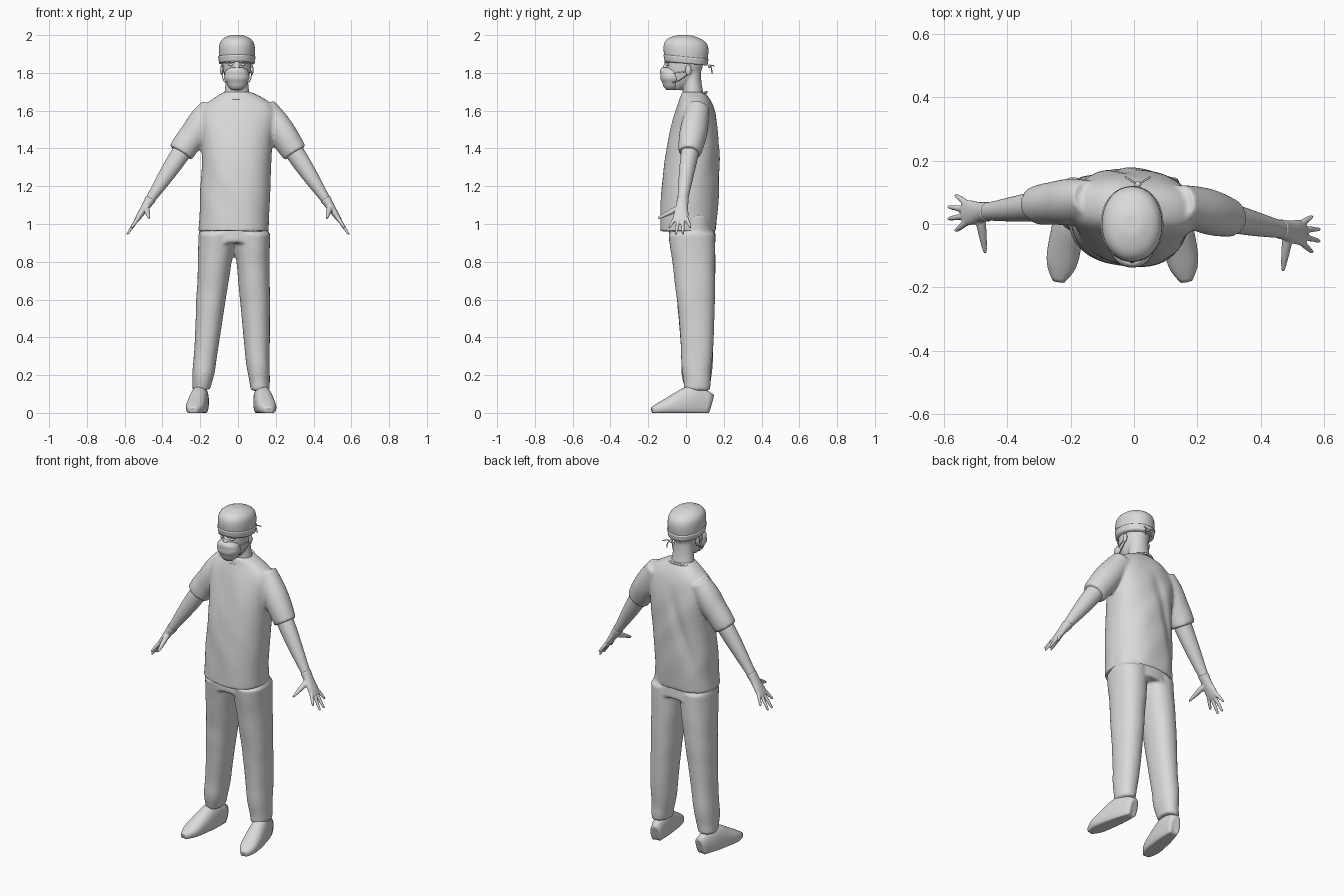
import bpy, bmesh
from math import sin, cos, pi, exp, copysign
from mathutils import Vector, noise

default = bpy.data.objects.get("Cube")
if default:
    bpy.data.objects.remove(default, do_unlink=True)

grey = bpy.data.materials.new("light_grey")
grey.use_nodes = True
grey.diffuse_color = (0.7, 0.7, 0.7, 1)
grey.node_tree.nodes["Principled BSDF"].inputs["Base Color"].default_value = grey.diffuse_color

SIDES = 24
TWIST = 0.06  # the upper body is turned slightly
MIDDLE = -0.006  # sideways position of the head
X, Y, Z = Vector((1, 0, 0)), Vector((0, 1, 0)), Vector((0, 0, 1))
BOTH = (("right", -1), ("left", 1))


def ring(bm, centre, u, v, power, twist):
    verts = []
    for i in range(SIDES):
        angle = 2 * pi * i / SIDES
        c, s = (copysign(abs(k) ** (2 / power), k) for k in (cos(angle), sin(angle)))
        point = centre + u * c + v * s
        point.y -= twist * point.x
        verts.append(bm.verts.new(point))
    return verts


def skin(bm, rings):
    for a, b in zip(rings, rings[1:]):
        for i in range(SIDES):
            j = (i + 1) % SIDES
            bm.faces.new((a[i], a[j], b[j], b[i]))
    crease = bm.edges.layers.float.get("crease_edge") or bm.edges.layers.float.new("crease_edge")
    for end in (rings[0], rings[-1]):
        for edge in bm.faces.new(end).edges:
            edge[crease] = 1


def stack(bm, rows, middle, power=2, tilt=0, twist=0):
    """Rings up the body, each given as height, half width, y centre and half depth."""
    rings = []
    for z, width, y, depth in rows:
        centre = Vector((middle(z), y, z))
        back = (Y - Z * tilt) * depth
        rings.append(ring(bm, centre, X * width, back, power, twist))
    skin(bm, rings)


def tube(bm, points, sizes, axis, power=2, twist=0):
    """Rings square to a path, each sized across the path and along the axis."""
    rings = []
    last = len(points) - 1
    for i, (point, (across, along)) in enumerate(zip(points, sizes)):
        heading = (points[min(i + 1, last)] - points[max(i - 1, 0)]).normalized()
        u = axis.cross(heading).normalized()
        rings.append(ring(bm, point, u * across, heading.cross(u) * along, power, twist))
    skin(bm, rings)


def taper(bm, start, end, thick, thin, axis):
    """A finger that narrows evenly from start to end."""
    steps = [i / 4 for i in range(5)]
    radii = [thick + (thin - thick) * s * s for s in steps]
    tube(bm, [start.lerp(end, s) for s in steps], [(r, r) for r in radii], axis, twist=TWIST)


def finish(name, bm, voxel=None, folds=None):
    bmesh.ops.recalc_face_normals(bm, faces=bm.faces)
    mesh = bpy.data.meshes.new(name)
    bm.to_mesh(mesh)
    bm.free()
    obj = bpy.data.objects.new(name, mesh)
    bpy.context.collection.objects.link(obj)
    obj.modifiers.new("round", "SUBSURF").levels = 2
    if voxel:
        blend = obj.modifiers.new("blend", "REMESH")
        blend.mode, blend.voxel_size = "VOXEL", voxel
        soften = obj.modifiers.new("soften", "SMOOTH")
        soften.iterations = 4
    # Bake the modifiers so that cloth folds can be pressed into the surface
    depsgraph = bpy.context.evaluated_depsgraph_get()
    baked = bpy.data.meshes.new_from_object(obj.evaluated_get(depsgraph))
    obj.modifiers.clear()
    obj.data = baked
    if folds:
        shifts = [folds(v.co, v.normal) for v in baked.vertices]
        for vert, shift in zip(baked.vertices, shifts):
            vert.co += shift
    baked.materials.clear()
    baked.materials.append(grey)
    baked.shade_smooth()


def ball(name, centre, size):
    bm = bmesh.new()
    bmesh.ops.create_uvsphere(bm, u_segments=12, v_segments=8, radius=1)
    bmesh.ops.scale(bm, vec=size, verts=bm.verts)
    bmesh.ops.translate(bm, vec=centre, verts=bm.verts)
    finish(name, bm)


def cord(name, points, radius, closed=False):
    curve = bpy.data.curves.new(name, "CURVE")
    curve.dimensions = "3D"
    curve.bevel_depth, curve.bevel_resolution = radius, 2
    curve.use_fill_caps = True
    spline = curve.splines.new("NURBS")
    spline.points.add(len(points) - 1)
    for point, place in zip(spline.points, points):
        point.co = (*place, 1)
    spline.use_cyclic_u, spline.use_endpoint_u, spline.order_u = closed, not closed, 3
    curve.materials.append(grey)
    bpy.context.collection.objects.link(bpy.data.objects.new(name, curve))


def arm_point(side, t):
    """A point on the straight arm, from the shoulder at 0 to the fingertips at 1."""
    return Vector((side * (0.2 + 0.39 * t), 0.06 * (1 - t) ** 1.5, 1.53 - 0.59 * t))


def arm_tube(bm, side, rows):
    points = [arm_point(side, t) for t, across, along in rows]
    tube(bm, points, [row[1:] for row in rows], Y, twist=TWIST)


def shirt_folds(co, normal):
    shift = normal * 0.006 * noise.noise(Vector((co.x * 9 + co.z * 4, co.y * 5, co.z * 4)))
    if co.y > 0.05 and 1 < co.z < 1.6:  # diagonal crease down the back
        off = (co.x + (1.6 - co.z) * 0.3) / 0.035
        shift -= Y * 0.012 * exp(-off * off) * sin(pi * (co.z - 1) / 0.6)
    return shift


def trouser_folds(co, normal):
    low = max(0, 1 - 2 * co.z)
    wave = noise.noise(Vector((co.x * 8, co.y * 8, co.z * (7 + 8 * low))))
    return normal * (0.004 + 0.006 * low) * wave


def mask_pleats(co, normal):
    return normal * 0.002 * sin(co.z * 150)


def torso_middle(z):
    return (z - 1.6) / 30


def head_middle(z):
    return MIDDLE


# Shirt with both sleeves
bm = bmesh.new()
stack(bm, [(0.96, 0.19, 0.01, 0.15), (1.25, 0.183, 0.023, 0.155), (1.45, 0.185, 0.04, 0.142),
           (1.6, 0.22, 0.05, 0.105), (1.66, 0.15, 0.05, 0.08), (1.7, 0.07, 0.04, 0.06)],
      torso_middle, power=2.3, twist=TWIST)
for name, side in BOTH:
    arm_tube(bm, side, [(-0.15, 0.06, 0.06), (0.05, 0.08, 0.08), (0.26, 0.068, 0.06)])
finish("shirt", bm, 0.009, shirt_folds)

# Trousers: hips, then two legs that drift outward towards the floor
bm = bmesh.new()
stack(bm, [(1.05, 0.18, 0.03, 0.12), (0.9, 0.187, 0.035, 0.125)], torso_middle, power=2.3)
LEG = [(0.95, 0.1, 0.03, 0.125), (0.7, 0.083, 0.05, 0.107), (0.4, 0.07, 0.058, 0.088),
       (0.2, 0.058, 0.058, 0.08), (0.12, 0.048, 0.06, 0.066)]
stack(bm, LEG, lambda z: 0.1 * z - 0.203, power=2.2)
stack(bm, LEG, lambda z: 0.12 - 0.05 * z, power=2.2)
finish("trousers", bm, 0.009, trouser_folds)

# Shoes, toes turned out, with the soles pressed flat
SHOE = [(0, 0.03, 0.1), (0.3, 0.05, 0.17), (0.6, 0.053, 0.1), (0.85, 0.053, 0.06), (1, 0.02, 0.03)]
for (name, side), heel in zip(BOTH, (-0.185, 0.112)):
    bm = bmesh.new()
    points = [Vector((heel + side * 0.053 * s, 0.13 - 0.31 * s, 0.4 * h)) for s, w, h in SHOE]
    tube(bm, points, [(w, 0.6 * h) for s, w, h in SHOE], Z, power=2.3)
    for vert in bm.verts:
        vert.co.z = max(vert.co.z, 0)
    finish(name + "_shoe", bm)

# Forearms, gloved hands and fingers
for name, side in BOTH:
    bm = bmesh.new()
    arm_tube(bm, side, [(0.15, 0.05, 0.05), (0.3, 0.052, 0.047), (0.5, 0.04, 0.038),
                        (0.66, 0.026, 0.028), (0.77, 0.02, 0.028)])
    finish(name + "_forearm", bm)
    bm = bmesh.new()
    arm_tube(bm, side, [(0.67, 0.03, 0.032), (0.75, 0.021, 0.031), (0.82, 0.017, 0.044),
                        (0.87, 0.012, 0.037)])
    for spread in (-1.5, -0.5, 0.5, 1.5):
        knuckle = arm_point(side, 0.84) + Y * 0.019 * spread
        tip = arm_point(side, 1 - 0.03 * spread ** 2) + Y * 0.038 * spread
        taper(bm, knuckle, tip, 0.011, 0.006, Y)
    # The thumb points forward
    taper(bm, arm_point(side, 0.74), Vector((side * 0.47, -0.12, 1.03)), 0.017, 0.006, Z)
    finish(name + "_hand", bm, 0.0045)

# Neck, skull and nose
bm = bmesh.new()
stack(bm, [(1.64, 0.075, 0.045, 0.062), (1.74, 0.059, 0.032, 0.047), (1.84, 0.056, 0.03, 0.05)],
      head_middle)
stack(bm, [(1.71, 0.03, -0.05, 0.03), (1.75, 0.062, -0.025, 0.08), (1.83, 0.077, -0.007, 0.102),
           (1.92, 0.08, 0, 0.1)], head_middle)
taper(bm, Vector((MIDDLE, -0.1, 1.86)), Vector((MIDDLE, -0.12, 1.8)), 0.012, 0.016, Y)
finish("head", bm, 0.006)

# Surgical cap, its band and the knot behind
bm = bmesh.new()
stack(bm, [(1.85, 0.092, 0, 0.11), (1.93, 0.1, 0, 0.126), (1.98, 0.088, 0, 0.108), (2, 0.03, 0, 0.03)],
      head_middle, power=2.1, tilt=0.06)
finish("cap", bm)
bm = bmesh.new()
stack(bm, [(1.85, 0.095, 0, 0.115), (1.885, 0.1, 0, 0.121)], head_middle, power=2.1, tilt=0.1)
finish("cap_band", bm)
knot = Vector((0.012, 0.125, 1.835))
ball("cap_knot", knot, (0.012, 0.01, 0.01))
for name, side in BOTH:
    out = X * side * 0.02 + Y * 0.012
    cord(name + "_cap_tie", [knot, knot + out, knot + out - Z * 0.04], 0.003)
    cord(name + "_cap_bow", [knot, knot + out + Z * 0.01, knot + out * 2], 0.003)

# Pleated face mask
bm = bmesh.new()
stack(bm, [(1.708, 0.03, -0.08, 0.025), (1.75, 0.063, -0.075, 0.057), (1.8, 0.074, -0.08, 0.061),
           (1.83, 0.035, -0.085, 0.045)], head_middle, power=2.1)
finish("face_mask", bm, folds=mask_pleats)

# Ears, eyes, brows and mask straps
for name, side in BOTH:
    def at(x, y, z):
        return Vector((MIDDLE + side * x, y, z))
    ear = at(0.08, 0.012, 1.815)
    ball(name + "_ear", ear, (0.009, 0.017, 0.028))
    ball(name + "_eye", at(0.032, -0.095, 1.843), (0.013, 0.01, 0.007))
    cord(name + "_brow", [at(0.014, -0.11, 1.857), at(0.034, -0.105, 1.862), at(0.056, -0.09, 1.855)], 0.005)
    for part, z in (("upper", 1.8), ("lower", 1.75)):
        cord(f"{name}_{part}_strap", [at(0.058, -0.07, z), at(0.076, -0.03, z), ear + Y * 0.02], 0.0025)

# Neckline trim
angles = [2 * pi * i / SIDES for i in range(SIDES)]
cord("collar", [(MIDDLE + 0.074 * cos(a), 0.04 + 0.07 * sin(a), 1.68 + 0.018 * sin(a)) for a in angles],
     0.006, closed=True)
